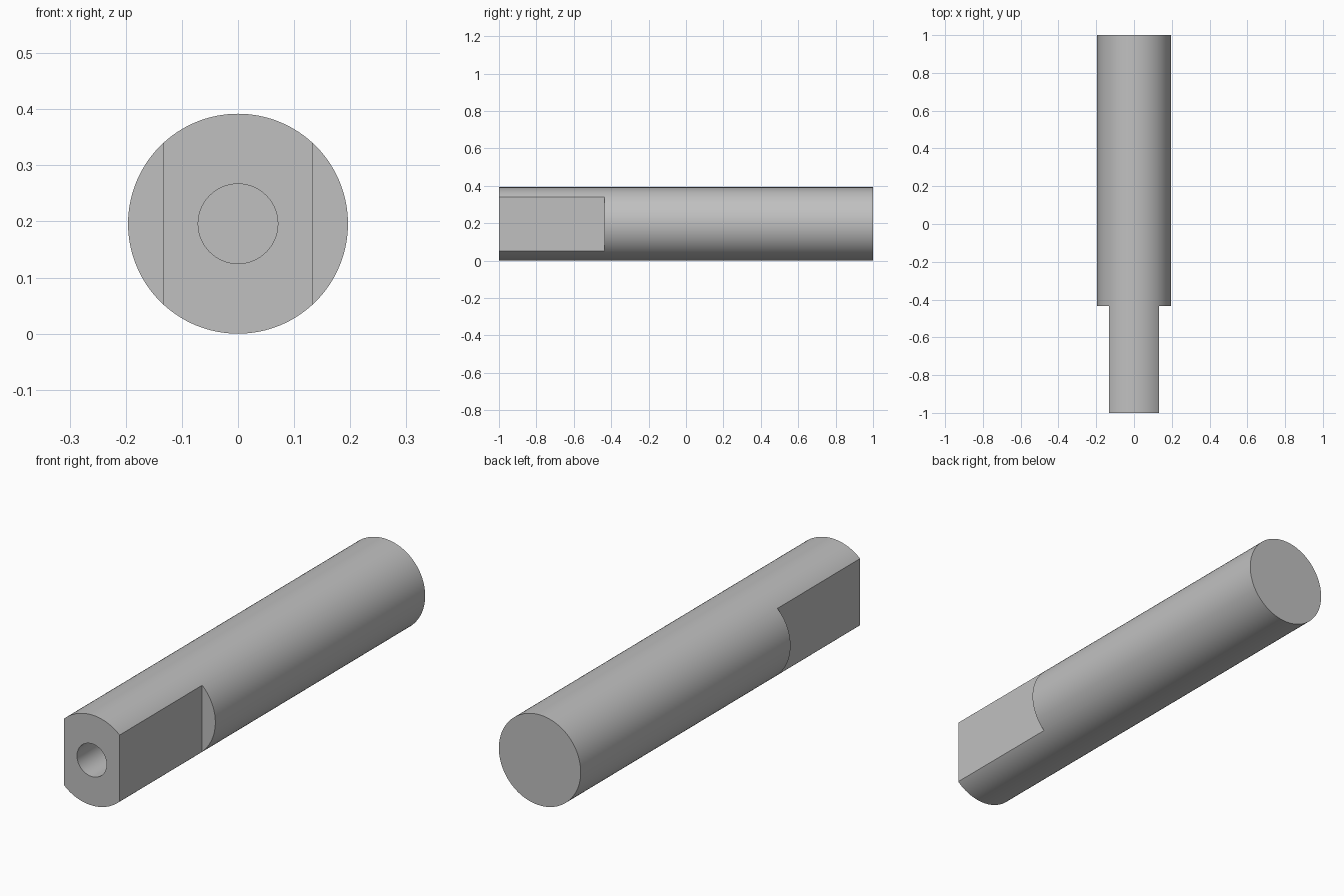
import bpy
from math import pi, radians

cube = bpy.data.objects.get("Cube")
if cube:
    bpy.data.objects.remove(cube, do_unlink=True)

RADIUS = 0.196
FLAT_X = 0.133       # half width across the flats
FLAT_END = -0.435    # y of the shoulder
BORE_RADIUS = 0.071
BORE_DEPTH = 0.5

steel = bpy.data.materials.new("grey_steel")
steel.use_nodes = True
colour = (0.53, 0.53, 0.53, 1)
steel.diffuse_color = colour
steel.node_tree.nodes["Principled BSDF"].inputs["Base Color"].default_value = colour


def rod(name, radius, y0, y1, sides):
    """Cylinder lying along y at the shaft axis."""
    bpy.ops.mesh.primitive_cylinder_add(
        vertices=sides, radius=radius, depth=y1 - y0,
        location=(0, (y0 + y1) / 2, RADIUS), rotation=(pi / 2, 0, 0))
    obj = bpy.context.object
    obj.name = name
    obj.data.materials.append(steel)
    return obj


def block(name, x0, x1, y0, y1):
    """Box tall enough to slice the whole shaft."""
    bpy.ops.mesh.primitive_cube_add(
        size=1, location=((x0 + x1) / 2, (y0 + y1) / 2, RADIUS))
    obj = bpy.context.object
    obj.name = name
    obj.scale = (x1 - x0, y1 - y0, 1)
    obj.data.materials.append(steel)
    return obj


def cut(target, cutter):
    cutter.hide_render = True
    bpy.context.view_layer.objects.active = target
    mod = target.modifiers.new("cut", 'BOOLEAN')
    mod.operation = 'DIFFERENCE'
    mod.solver = 'EXACT'
    mod.object = cutter
    bpy.ops.object.modifier_apply(modifier=mod.name)
    bpy.data.objects.remove(cutter, do_unlink=True)


# Round shaft
shaft = rod("shaft", RADIUS, -1, 1, 128)

# Wrench flats on both sides of the front end
for side in (-1, 1):
    x0, x1 = sorted((side * FLAT_X, side * 0.5))
    cut(shaft, block("flat_cutter", x0, x1, -1.2, FLAT_END))

# Blind bore in the front face
cut(shaft, rod("bore_cutter", BORE_RADIUS, -1.2, -1 + BORE_DEPTH, 64))

# Smooth barrel with crisp edges
bpy.ops.object.select_all(action='DESELECT')
shaft.select_set(True)
bpy.context.view_layer.objects.active = shaft
bpy.ops.object.shade_smooth_by_angle(angle=radians(30))
